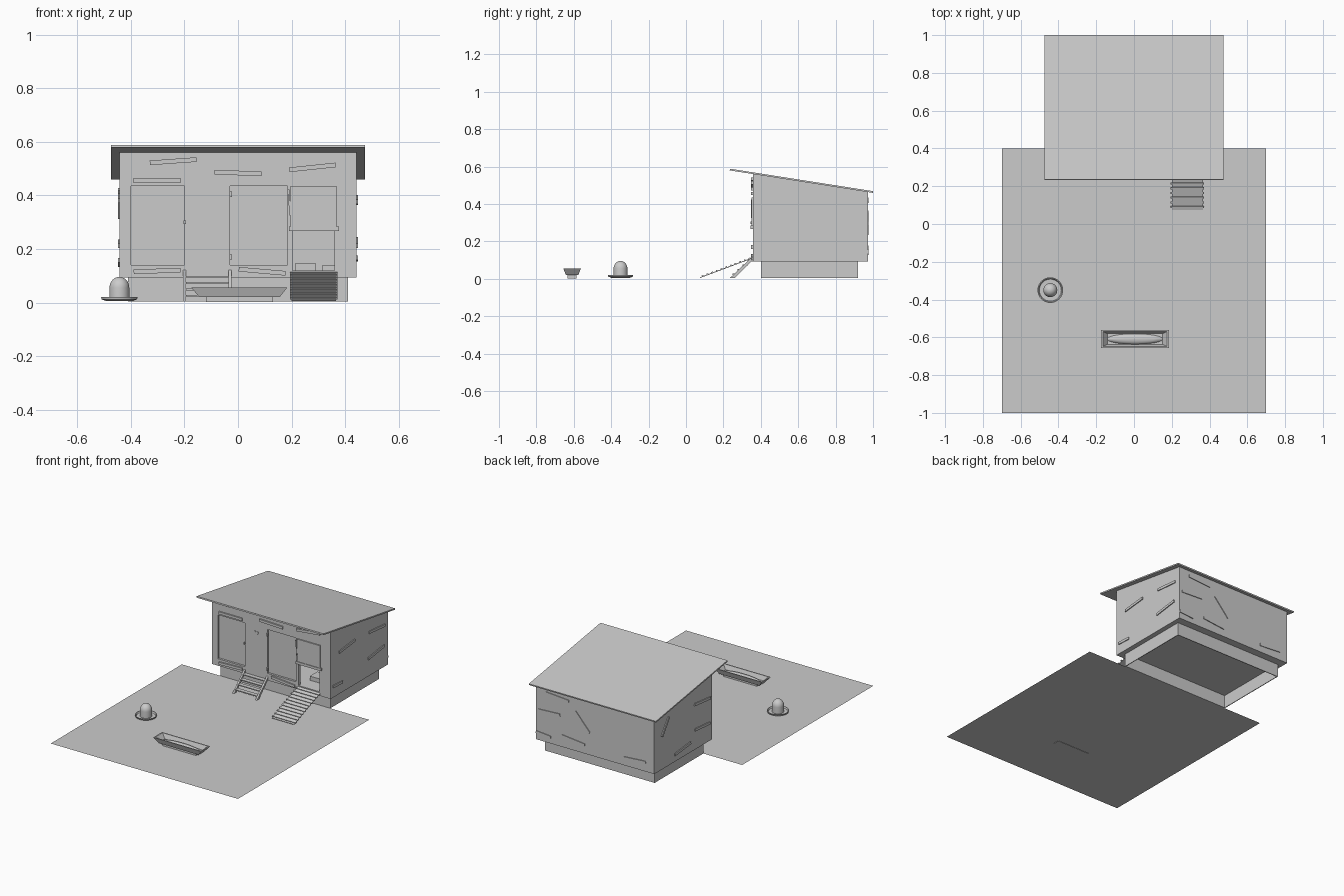
import bpy, bmesh, math
from mathutils import Vector, Matrix

if "Cube" in bpy.data.objects:
    bpy.data.objects.remove(bpy.data.objects["Cube"])


def make(name, verts, faces):
    me = bpy.data.meshes.new(name)
    me.from_pydata(verts, [], faces)
    bm = bmesh.new()
    bm.from_mesh(me)
    if len(faces) > 1:
        bmesh.ops.recalc_face_normals(bm, faces=bm.faces)
    bm.to_mesh(me)
    bm.free()
    ob = bpy.data.objects.new(name, me)
    bpy.context.collection.objects.link(ob)
    return ob


def prism_x(name, prof, x0, x1):
    """Extrude a (y, z) profile along x."""
    n = len(prof)
    v = [(x, y, z) for x in (x0, x1) for y, z in prof]
    f = [tuple(range(n)), tuple(range(n, 2 * n))]
    f += [(i, (i + 1) % n, n + (i + 1) % n, n + i) for i in range(n)]
    return make(name, v, f)


def box(name, x0, x1, y0, y1, z0, z1):
    return prism_x(name, [(y0, z0), (y1, z0), (y1, z1), (y0, z1)], x0, x1)


def slat(name, center, size, axis='Y', deg=0):
    """Box about a centre, turned around one axis."""
    a, b, c = (s / 2 for s in size)
    ob = box(name, -a, a, -b, b, -c, c)
    ob.data.transform(Matrix.Translation(center) @ Matrix.Rotation(math.radians(deg), 4, axis))
    return ob


def cut(ob, cutter):
    m = ob.modifiers.new("cut", 'BOOLEAN')
    m.operation, m.solver, m.object = 'DIFFERENCE', 'EXACT', cutter
    bpy.context.view_layer.objects.active = ob
    bpy.ops.object.modifier_apply(modifier=m.name)
    bpy.data.objects.remove(cutter)


def lathe(name, prof, center, n=32):
    """Spin an (r, z) profile around z."""
    v, f = [], []
    for r, z in prof:
        v += [(center[0] + r * math.cos(2 * math.pi * i / n),
               center[1] + r * math.sin(2 * math.pi * i / n), z) for i in range(n)]
    for k in range(len(prof) - 1):
        f += [(k * n + i, k * n + (i + 1) % n, (k + 1) * n + (i + 1) % n, (k + 1) * n + i) for i in range(n)]
    f += [tuple(range(n)), tuple(range((len(prof) - 1) * n, len(prof) * n))]
    ob = make(name, v, f)
    bpy.ops.object.select_all(action='DESELECT')
    ob.select_set(True)
    bpy.context.view_layer.objects.active = ob
    bpy.ops.object.shade_smooth_by_angle(angle=math.radians(40))
    return ob


FRONT, BACK, SIDE, G = 0.357, 0.972, 0.443, 0.005

# yard
make("yard", [(-.7, -1, G), (.7, -1, G), (.7, .4, G), (-.7, .4, G)], [(0, 1, 2, 3)])

# plinth, open underneath
base = box("plinth", -.41, .41, .40, .92, G, .095)
cut(base, box("cutter", -.405, .405, .405, .915, -.1, .0925))

# coop body: hollow shell, two recessed panels and a hatch opening
body = prism_x("coop_body", [(FRONT, .093), (BACK, .093), (BACK, .468), (FRONT, .565)], -SIDE, SIDE)
t = .022
cut(body, prism_x("cutter", [(FRONT + t, .12), (BACK - t, .12), (BACK - t, .455), (FRONT + t, .548)],
                  -SIDE + t, SIDE - t))
for x0, x1 in ((-.4, -.199), (-.03, .184)):
    cut(body, box("cutter", x0, x1, .3, FRONT + .014, .14, .436))
cut(body, box("cutter", .203, .36, .3, .42, .12, .30))

# roof
prism_x("roof", [(.235, .589), (1, .469), (.9985, .460), (.2335, .580)], -.475, .475)

# hatch door, rail and guide
box("hatch_door", .196, .367, .349, FRONT, .283, .436)
box("hatch_rail", .19, .378, .345, FRONT, .268, .285)
slat("hatch_guide", (.192, .353, .375), (.007, .01, .1), 'Y', -5)

# nest and perch behind the hatch
box("nest_box", .215, .29, .46, .54, .12, .148)
box("perch_block", .315, .36, .42, .47, .12, .14)

# hinges and door knob
for x in (-.027, .19):
    for z in (.405, .17):
        if x < 0 or z > .3:
            slat("hinge", (x, .354, z), (.008, .014, .02))
slat("door_knob", (-.199, .352, .30), (.008, .012, .012))

# heart ornament
hp = []
for i in range(24):
    a = 2 * math.pi * i / 24
    hp.append((-.113 + .0011 * 16 * math.sin(a) ** 3,
               .391 + .0011 * (13 * math.cos(a) - 5 * math.cos(2 * a) - 2 * math.cos(3 * a) - math.cos(4 * a))))
make("heart_ornament", [(x, y, z) for y in (FRONT - .004, FRONT + .002) for x, z in hp],
     [tuple(range(24)), tuple(range(24, 48))] +
     [(i, (i + 1) % 24, 24 + (i + 1) % 24, 24 + i) for i in range(24)])

# loose boards on the front: x, z, tilt
for x, z, d in ((-.242, .528, -4), (0, .484, 2), (.278, .505, -6), (-.302, .456, 0),
                (-.302, .118, -2), (.09, .117, 5)):
    slat("front_board", (x, .354, z), (.175, .012, .017), 'Y', d)

# loose boards on the back: x, z, length, tilt
for x, z, l, d in ((.28, .42, .17, -4), (.34, .30, .16, 3), (.095, .30, .16, -48),
                   (.16, .16, .17, -6), (.385, .14, .11, -5), (-.3, .15, .16, 4)):
    slat("back_board", (x, BACK + .001, z), (l, .008, .017), 'Y', d)

# loose boards on the sides: y, z, length, tilt
for s, rows in ((1, ((.53, .385, .17, 6), (.85, .38, .17, -5), (.84, .225, .17, 8), (.43, .165, .1, -3))),
                (-1, ((.855, .37, .13, -55), (.46, .39, .17, 6), (.67, .15, .17, -6), (.46, .22, .16, 5)))):
    for y, z, l, d in rows:
        slat("side_board", (s * SIDE, y, z), (.012, l, .017), 'X', d)

# hatch ramp with cleats
p0, p1 = Vector((.283, .076, .007)), Vector((.283, .356, .112))
d = p1 - p0
deg = math.degrees(math.atan2(d.z, d.y))
nrm = Vector((0, -d.z, d.y)).normalized()
slat("ramp_board", (p0 + p1) / 2, (.165, d.length, .004), 'X', deg)
for i in range(11):
    slat("ramp_cleat", p0 + d * ((i + .6) / 11.2) + nrm * .004, (.177, .010, .006), 'X', deg)

# steps to the middle door
for x in (-.2, -.03):
    prism_x("step_stringer", [(.235, G), (.26, G), (.357, .1), (.357, .121)], x - .006, x + .006)
for i in range(4):
    y, z = .262 + i * .027, .025 + i * .024
    box("step_tread", -.195, -.035, y - .014, y + .014, z - .003, z + .003)

# feed trough with sloped sides, foot and feed
def ring(x, y, z):
    cx, cy = .005, -.609
    return [(cx - x, cy - y, z), (cx + x, cy - y, z), (cx + x, cy + y, z), (cx - x, cy + y, z)]


rv = ring(.15, .033, .02) + ring(.179, .047, .056) + ring(.170, .040, .056) + ring(.146, .028, .026)
rf = [(0, 1, 2, 3), (12, 13, 14, 15)]
rf += [(k + i, k + (i + 1) % 4, k + 4 + (i + 1) % 4, k + 4 + i) for k in (0, 4, 8) for i in range(4)]
make("feed_trough", rv, rf)
box("trough_foot", -.12, .13, -.633, -.586, .003, .021)
feed = lathe("feed", [(1, .0), (.92, .4), (.7, .72), (.4, .92), (.02, 1)], (0, 0))
feed.data.transform(Matrix.Translation((.005, -.609, .026)) @ Matrix.Diagonal((.148, .028, .018, 1)))

# drinker: dish and dome
DC = (-.443, -.35)
lathe("drinker_dish", [(.05, .006), (.066, .012), (.068, .021), (.063, .021), (.058, .013), (.03, .012)], DC)
dome = [(.037, .012), (.037, .055)]
dome += [(.037 * math.cos(a), .055 + .041 * math.sin(a)) for a in (math.radians(9 * k) for k in range(1, 10))]
lathe("drinker_dome", dome + [(.001, .096)], DC)
